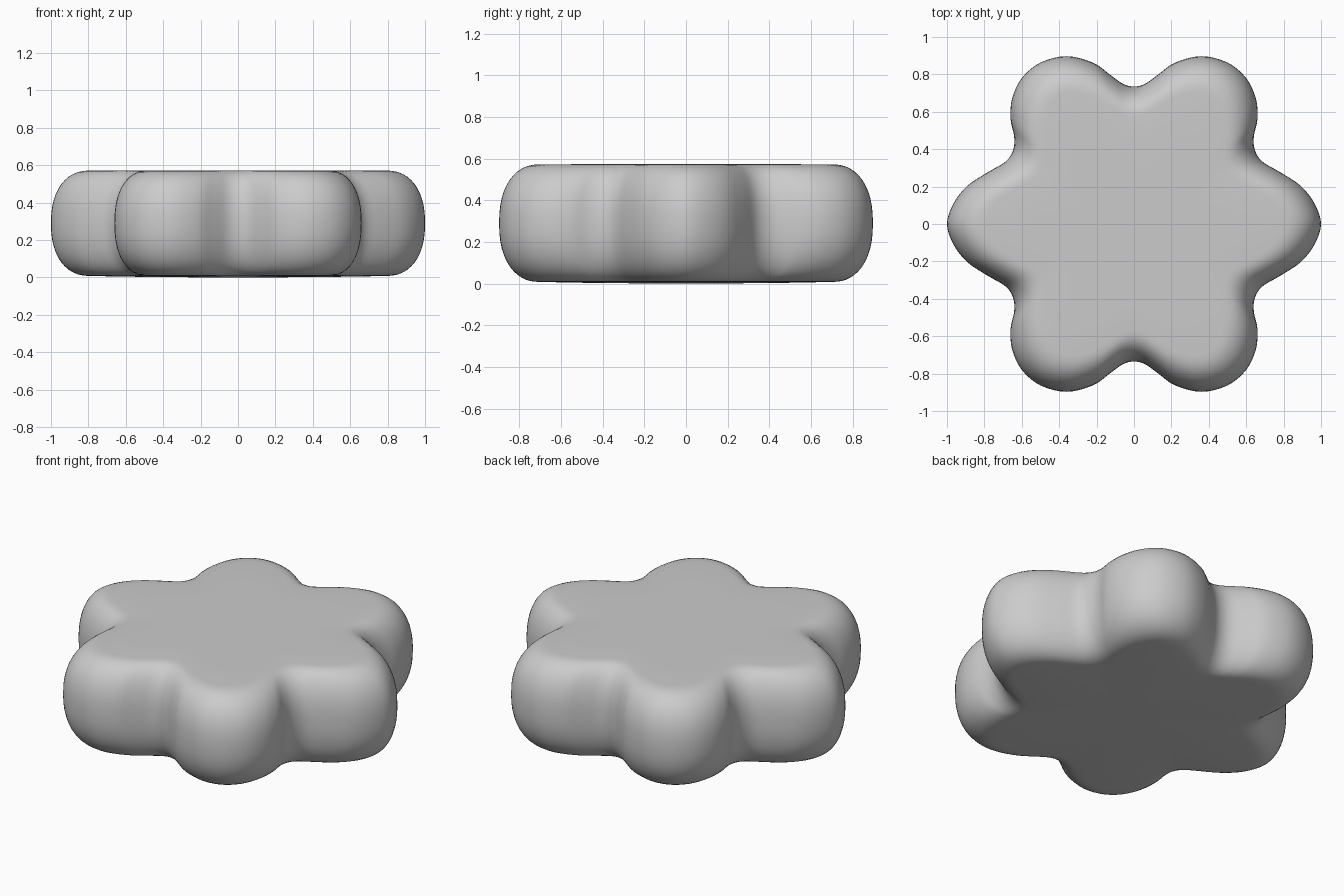
import bpy, bmesh, math
from mathutils import Vector

if "Cube" in bpy.data.objects:
    bpy.data.objects.remove(bpy.data.objects["Cube"])

# One quarter of the six-lobed outline, seen from the top
quarter = [(1.0, 0), (.965, .11), (.89, .205), (.78, .278), (.685, .335), (.645, .40),
           (.641, .47), (.66, .56), (.652, .67), (.60, .78), (.50, .863), (.36, .897),
           (.22, .863), (.13, .80), (.06, .75), (0, .735)]
half = quarter + [(-x, y) for x, y in quarter[-2::-1]]
ctrl = [Vector(p) for p in half + [(x, -y) for x, y in half[-2:0:-1]]]

# Smooth closed outline through the points
outline = []
n = len(ctrl)
for i in range(n):
    a, b, c, d = (ctrl[(i + k) % n] for k in (-1, 0, 1, 2))
    for s in range(4):
        t = s / 4
        outline.append(0.5 * (2 * b + (c - a) * t + (2 * a - 5 * b + 4 * c - d) * t * t
                              + (3 * b - a - 3 * c + d) * t ** 3))

# Rounded side profile: (inset fraction, z), bottom to top
MID, HALF, POWER = 0.29, 0.282, 2.3
profile = []
STEPS = 24
for k in range(STEPS + 1):
    ang = -math.pi / 2 + math.pi * k / STEPS
    c, s = max(math.cos(ang), 0), math.sin(ang)
    profile.append((1 - c ** (2 / POWER),
                    MID + HALF * math.copysign(abs(s) ** (2 / POWER), s)))

bm = bmesh.new()


def ring(inset, z, scale=1.0):
    verts = []
    for p in outline:
        r, th = p.length, math.atan2(p.y, p.x)
        inner = 0.68 + 0.11 * math.cos(6 * th)
        rr = (r + (inner - r) * inset) * scale
        verts.append(bm.verts.new((rr * math.cos(th), rr * math.sin(th), z)))
    return verts


# Bottom cap (very slightly domed), bulging side, flat top cap
rings = [ring(1, 0.001, .3), ring(1, 0.004, .7)]
rings += [ring(f, z) for f, z in profile]
rings += [ring(1, 0.573, .7), ring(1, 0.573, .3)]
m = len(outline)
for lo, hi in zip(rings, rings[1:]):
    for i in range(m):
        j = (i + 1) % m
        bm.faces.new((lo[i], lo[j], hi[j], hi[i]))
for loop, z in ((rings[0], 0.0), (rings[-1], 0.573)):
    centre = bm.verts.new((0, 0, z))
    for i in range(m):
        bm.faces.new((loop[i], loop[(i + 1) % m], centre))
bmesh.ops.recalc_face_normals(bm, faces=bm.faces)
for f in bm.faces:
    f.smooth = True

mesh = bpy.data.meshes.new("lobed_cushion")
bm.to_mesh(mesh)
bm.free()
bpy.context.collection.objects.link(bpy.data.objects.new("lobed_cushion", mesh))
